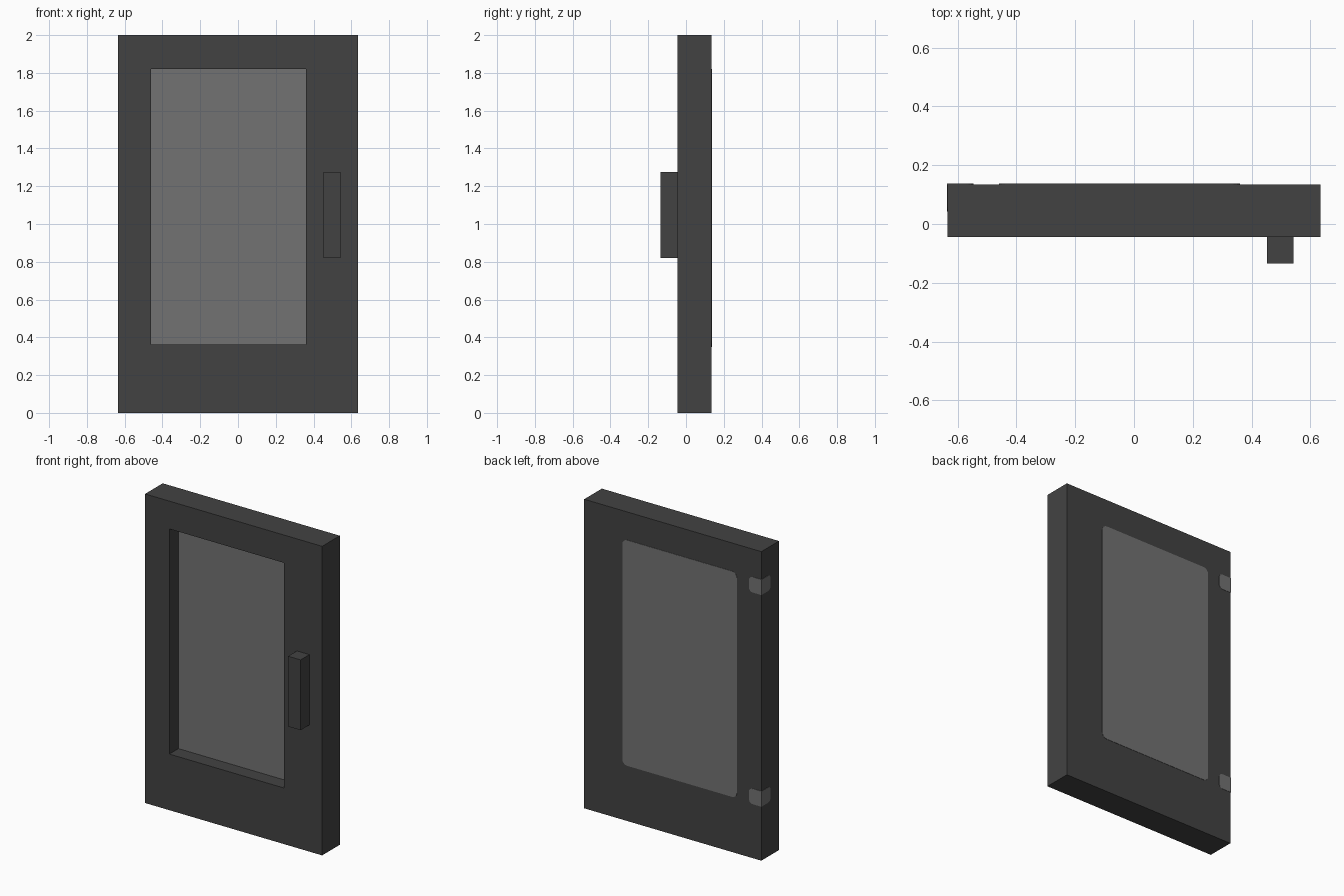
import bpy, bmesh
from math import cos, sin, pi
from mathutils import Vector

old = bpy.data.objects.get("Cube")
if old:
    bpy.data.objects.remove(old, do_unlink=True)


def material(name, value):
    mat = bpy.data.materials.new(name)
    mat.use_nodes = True
    color = (value, value, value, 1)
    mat.diffuse_color = color
    mat.node_tree.nodes["Principled BSDF"].inputs["Base Color"].default_value = color
    return mat


charcoal = material("charcoal", 0.055)
grey = material("mid grey", 0.17)

HALF_WIDTH, FRONT, BACK, HEIGHT = 0.634, -0.045, 0.135, 2.0
WIN_X, WIN_Z = (-0.46, 0.36), (0.363, 1.82)
RECESS = 0.093
SKIN = 0.002


def finish(name, bm, *mats):
    bmesh.ops.recalc_face_normals(bm, faces=bm.faces)
    mesh = bpy.data.meshes.new(name)
    bm.to_mesh(mesh)
    bm.free()
    for mat in mats:
        mesh.materials.append(mat)
    obj = bpy.data.objects.new(name, mesh)
    bpy.context.collection.objects.link(obj)
    return obj


def box(lo, hi):
    bm = bmesh.new()
    bmesh.ops.create_cube(bm, size=1)
    lo, hi = Vector(lo), Vector(hi)
    for v in bm.verts:
        v.co = (lo + hi) / 2 + v.co * (hi - lo)
    return bm


def add_plate(bm, u, v, radii, place, push):
    """Thin plate with its own radius at each corner, counter-clockwise from low u, low v."""
    corners = [(u[0], v[0], 1, 1), (u[1], v[0], -1, 1),
               (u[1], v[1], -1, -1), (u[0], v[1], 1, -1)]
    points = []
    for i, ((cu, cv, su, sv), r) in enumerate(zip(corners, radii)):
        steps = 5 if r else 1
        for k in range(steps):
            a = pi + i * pi / 2 + k * pi / 8
            points.append((cu + su * r + r * cos(a), cv + sv * r + r * sin(a)))
    face = bm.faces.new([bm.verts.new(place(*p)) for p in points])
    new = bmesh.ops.extrude_face_region(bm, geom=[face])["geom"]
    verts = [g for g in new if isinstance(g, bmesh.types.BMVert)]
    bmesh.ops.translate(bm, verts=verts, vec=push)


def on_back(u, v):
    return (u, BACK, v)


def on_side(u, v):
    return (-HALF_WIDTH, u, v)


# Door slab with a recessed window in its front
bm = box((-HALF_WIDTH, FRONT, 0), (HALF_WIDTH, BACK, HEIGHT))
bm.normal_update()
front = min(bm.faces, key=lambda f: f.calc_center_median().y)
bmesh.ops.inset_individual(bm, faces=[front], thickness=0.1)
for v in front.verts:
    v.co.x = WIN_X[v.co.x > 0]
    v.co.z = WIN_Z[v.co.z > HEIGHT / 2]
pane = bmesh.ops.extrude_discrete_faces(bm, faces=[front])["faces"][0]
bmesh.ops.translate(bm, verts=pane.verts, vec=(0, RECESS, 0))
pane.material_index = 1
finish("door", bm, charcoal, grey)

# Handle
finish("handle", box((0.453, -0.135, 0.82), (0.543, FRONT, 1.275)), charcoal)

# Rounded window panel on the back
bm = bmesh.new()
add_plate(bm, WIN_X, (0.358, 1.818), [0.035] * 4, on_back, (0, SKIN, 0))
finish("back_window", bm, grey)

# Hinges wrapping round the back edge
for name, z in (("lower_hinge", 0.40), ("upper_hinge", 1.77)):
    span = (z - 0.05, z + 0.05)
    bm = bmesh.new()
    add_plate(bm, (-HALF_WIDTH - SKIN, -0.547), span, (0, 0.025, 0.025, 0),
              on_back, (0, SKIN, 0))
    add_plate(bm, (0.043, BACK), span, (0.025, 0, 0, 0.025),
              on_side, (-SKIN, 0, 0))
    finish(name, bm, grey)
